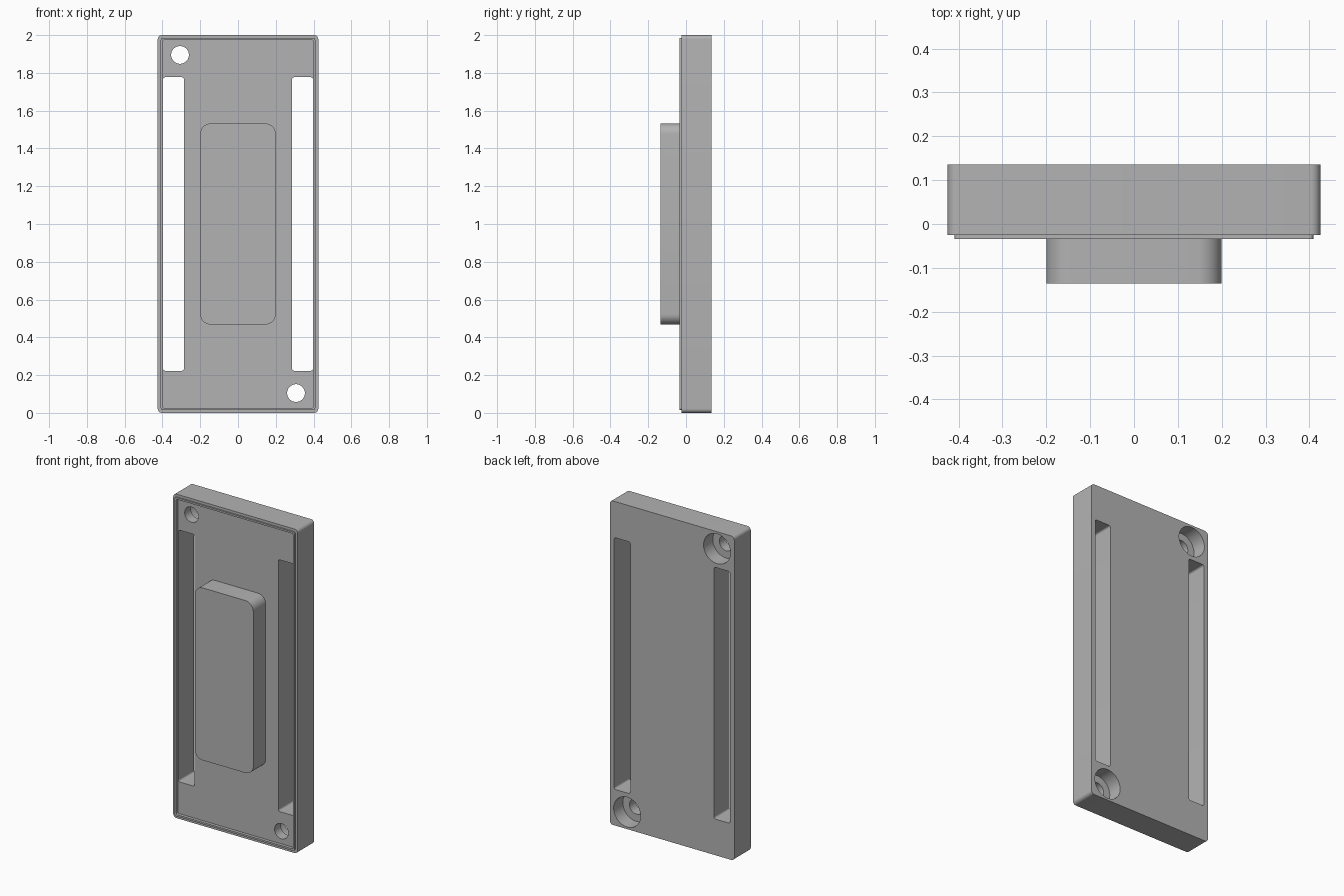
import bpy, bmesh, math

if "Cube" in bpy.data.objects:
    bpy.data.objects.remove(bpy.data.objects["Cube"])

grey = bpy.data.materials.new("grey plastic")
grey.diffuse_color = (0.45, 0.45, 0.45, 1)
grey.use_nodes = True
grey.node_tree.nodes["Principled BSDF"].inputs["Base Color"].default_value = grey.diffuse_color


def prism(name, cx, cz, w, h, r, y0, y1, seg=8):
    """Rounded rectangle in the xz plane, extruded from y0 to y1."""
    bm = bmesh.new()
    pts = []
    for sx, sz, a0 in ((1, 1, 0), (-1, 1, 90), (-1, -1, 180), (1, -1, 270)):
        ox, oz = cx + sx * (w / 2 - r), cz + sz * (h / 2 - r)
        for i in range(seg + 1):
            a = math.radians(a0 + 90 * i / seg)
            pts.append((ox + r * math.cos(a), y0, oz + r * math.sin(a)))
    face = bm.faces.new([bm.verts.new(p) for p in pts])
    new = bmesh.ops.extrude_face_region(bm, geom=[face])["geom"]
    bmesh.ops.translate(bm, vec=(0, y1 - y0, 0),
                        verts=[g for g in new if isinstance(g, bmesh.types.BMVert)])
    bmesh.ops.remove_doubles(bm, verts=bm.verts, dist=1e-6)
    bmesh.ops.recalc_face_normals(bm, faces=bm.faces)
    return finish(name, bm)


def cylinder(name, cx, cz, r, y0, y1):
    """Round cutter along y."""
    bm = bmesh.new()
    bmesh.ops.create_cone(bm, cap_ends=True, segments=48, radius1=r, radius2=r, depth=y1 - y0)
    for v in bm.verts:
        x, y, z = v.co
        v.co = (cx + x, (y0 + y1) / 2 - z, cz + y)
    bmesh.ops.recalc_face_normals(bm, faces=bm.faces)
    return finish(name, bm)


def finish(name, bm):
    mesh = bpy.data.meshes.new(name)
    bm.to_mesh(mesh)
    bm.free()
    mesh.materials.append(grey)
    ob = bpy.data.objects.new(name, mesh)
    bpy.context.collection.objects.link(ob)
    return ob


def combine(target, tool, operation):
    """Apply a boolean and discard the tool."""
    mod = target.modifiers.new("boolean", 'BOOLEAN')
    mod.operation, mod.solver, mod.object = operation, 'EXACT', tool
    bpy.context.view_layer.objects.active = target
    bpy.ops.object.modifier_apply(modifier=mod.name)
    bpy.data.objects.remove(tool)


# Plate with a thin stepped lip around a shallow front recess
plate = prism("plate", 0, 1, 0.85, 2.0, 0.022, -0.025, 0.136)
combine(plate, prism("lip", 0, 1, 0.818, 1.968, 0.01, -0.034, 0.05), 'UNION')
combine(plate, prism("recess", 0, 1, 0.796, 1.946, 0.006, -0.2, -0.015), 'DIFFERENCE')

# Long side slots and two diagonal counterbored screw holes
for s in (-1, 1):
    combine(plate, prism("slot", s * 0.341, 1, 0.111, 1.554, 0.012, -0.2, 0.3), 'DIFFERENCE')
    x, z = s * 0.307, 1 - s * 0.895
    combine(plate, cylinder("hole", x, z, 0.047, -0.2, 0.3), 'DIFFERENCE')
    combine(plate, cylinder("counterbore", x, z, 0.092, 0.046, 0.3), 'DIFFERENCE')

# Raised centre pad
pad = prism("centre_pad", 0, 1, 0.4, 1.064, 0.055, -0.136, -0.01)

for ob in (plate, pad):
    bpy.ops.object.select_all(action='DESELECT')
    ob.select_set(True)
    bpy.context.view_layer.objects.active = ob
    bpy.ops.object.shade_smooth_by_angle(angle=math.radians(30))
